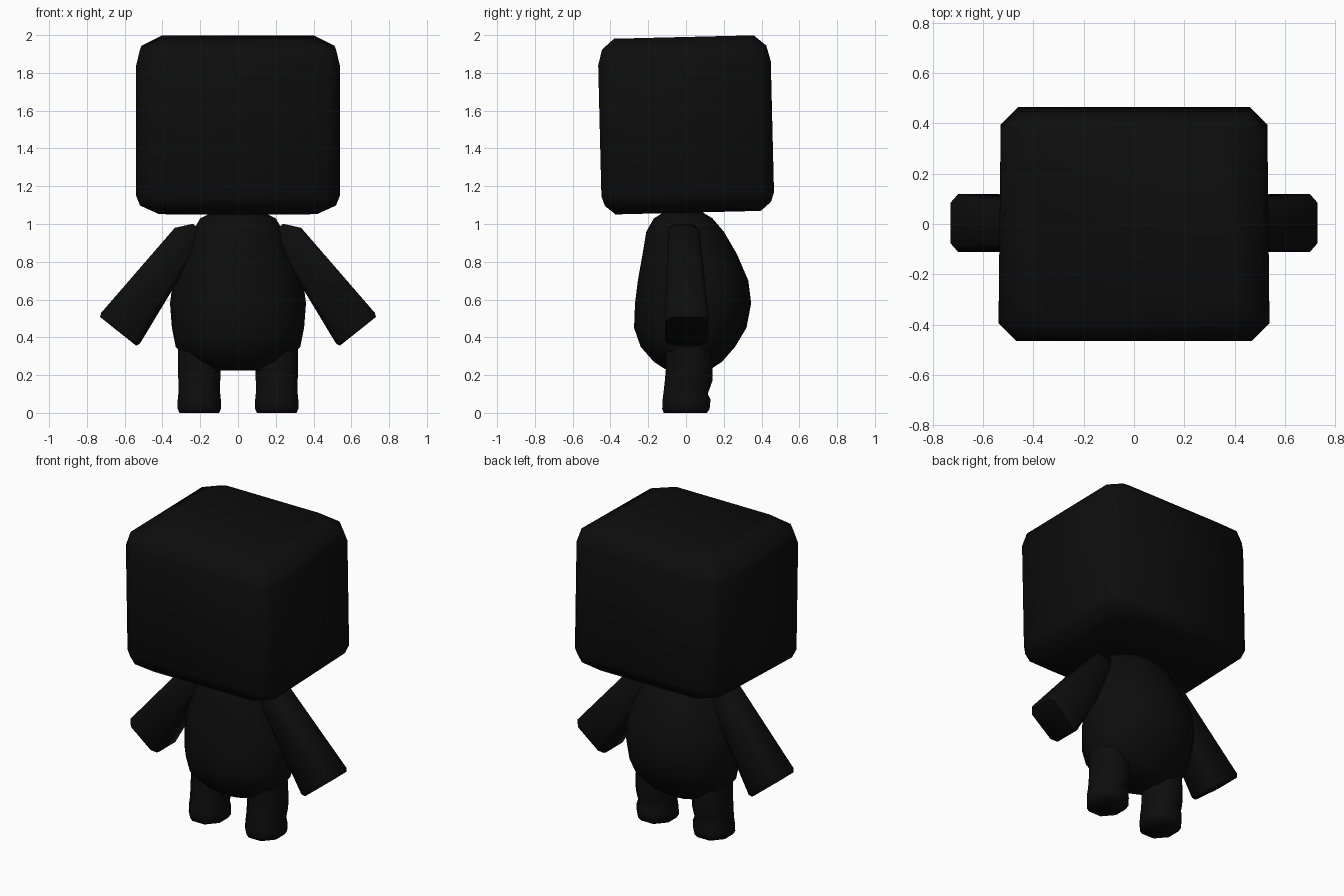
import bpy, bmesh, math
from mathutils import Vector, Matrix

cube = bpy.data.objects.get("Cube")
if cube:
    bpy.data.objects.remove(cube, do_unlink=True)

black = bpy.data.materials.new("soft_black")
black.use_nodes = True
colour = (0.004, 0.004, 0.004, 1)
black.diffuse_color = colour
black.node_tree.nodes["Principled BSDF"].inputs["Base Color"].default_value = colour


def loft(name, rings, angle=60):
    """Skin a stack of equal-length rings and close both ends."""
    bm = bmesh.new()
    loops = [[bm.verts.new(p) for p in ring] for ring in rings]
    n = len(loops[0])
    for a, b in zip(loops, loops[1:]):
        for i in range(n):
            j = (i + 1) % n
            bm.faces.new((a[i], a[j], b[j], b[i]))
    bm.faces.new(loops[0])
    bm.faces.new(loops[-1])
    bmesh.ops.recalc_face_normals(bm, faces=bm.faces)
    mesh = bpy.data.meshes.new(name)
    bm.to_mesh(mesh)
    bm.free()
    mesh.materials.append(black)
    obj = bpy.data.objects.new(name, mesh)
    bpy.context.collection.objects.link(obj)
    bpy.ops.object.select_all(action='DESELECT')
    obj.select_set(True)
    bpy.context.view_layer.objects.active = obj
    bpy.ops.object.shade_smooth_by_angle(angle=math.radians(angle))
    return obj


def chamfered(hx, hy, cx, cy):
    """Rectangle with cut corners, as flat points around the origin."""
    quarter = [(hx, hy - cy), (hx - cx, hy)]
    pts = []
    for sx, sy in ((1, 1), (-1, 1), (-1, -1), (1, -1)):
        corner = quarter if sx * sy > 0 else quarter[::-1]
        pts += [(x * sx, y * sy) for x, y in corner]
    return pts


# Head: rounded block, slightly narrower at the back and tipped forward
tilt = Matrix.Rotation(math.radians(1.4), 3, 'X')
half_height = 0.465
head_rings = []
for z, hx, hy in ((-1, 0.42, 0.385), (-0.9, 0.52, 0.44), (-0.79, 0.54, 0.457),
                  (0.7, 0.54, 0.457), (0.88, 0.52, 0.435), (1, 0.41, 0.37)):
    ring = [Vector((x * (0.99 - 0.02 * y), y, z * half_height))
            for x, y in chamfered(hx, hy, 0.07, 0.07)]
    head_rings.append([tilt @ p + Vector((0, 0, 1.525)) for p in ring])
loft("head", head_rings)

# Body: egg shape, fuller at the back; z, half width, front y, back y
body_rings = []
for z, hx, front, back in ((0.225, 0.15, -0.10, 0.12), (0.27, 0.25, -0.17, 0.19),
                           (0.35, 0.33, -0.24, 0.26), (0.45, 0.35, -0.275, 0.32),
                           (0.58, 0.36, -0.27, 0.345), (0.7, 0.345, -0.255, 0.33),
                           (0.84, 0.29, -0.23, 0.27), (0.96, 0.24, -0.21, 0.2),
                           (1.03, 0.2, -0.17, 0.14), (1.06, 0.14, -0.12, 0.09)):
    mid, hy = (front + back) / 2, (back - front) / 2
    body_rings.append([(hx * math.cos(t), mid + hy * math.sin(t), z)
                       for t in (math.tau * i / 16 for i in range(16))])
loft("body", body_rings)

for side, label in ((1, "left"), (-1, "right")):
    # Arm: flared sleeve with a blunt end
    along = Vector((0.62, 0, -0.78)).normalized()
    across = Vector((-along.z, 0, along.x * -1)) * -1
    across = Vector((0.78, 0, 0.62)).normalized()
    arm_rings = []
    for cx, cz, half, depth, y in ((0.2, 0.97, 0.05, 0.06, -0.015),
                                   (0.272, 0.93, 0.08, 0.083, -0.012),
                                   (0.622, 0.448, 0.131, 0.116, 0.004),
                                   (0.635, 0.432, 0.122, 0.106, 0.004)):
        ring = []
        for u, v in chamfered(half, depth, half * 0.25, depth * 0.25):
            p = Vector((cx, y, cz)) + across * u
            ring.append((p.x * side, p.y + v, p.z))
        arm_rings.append(ring)
    loft(label + "_arm", arm_rings)

    # Leg: short stump with a slightly wider foot; z, half width, front y, back y
    leg_rings = []
    for z, hx, front, back in ((0, 0.105, -0.118, 0.11), (0.02, 0.114, -0.126, 0.125),
                               (0.07, 0.114, -0.124, 0.13), (0.1, 0.111, -0.12, 0.115),
                               (0.17, 0.111, -0.112, 0.14), (0.25, 0.113, -0.105, 0.14),
                               (0.38, 0.113, -0.105, 0.13)):
        mid, hy = (front + back) / 2, (back - front) / 2
        leg_rings.append([(side * (0.205 + x), mid + y, z)
                          for x, y in chamfered(hx, hy, 0.06, 0.07)])
    loft(label + "_leg", leg_rings)
